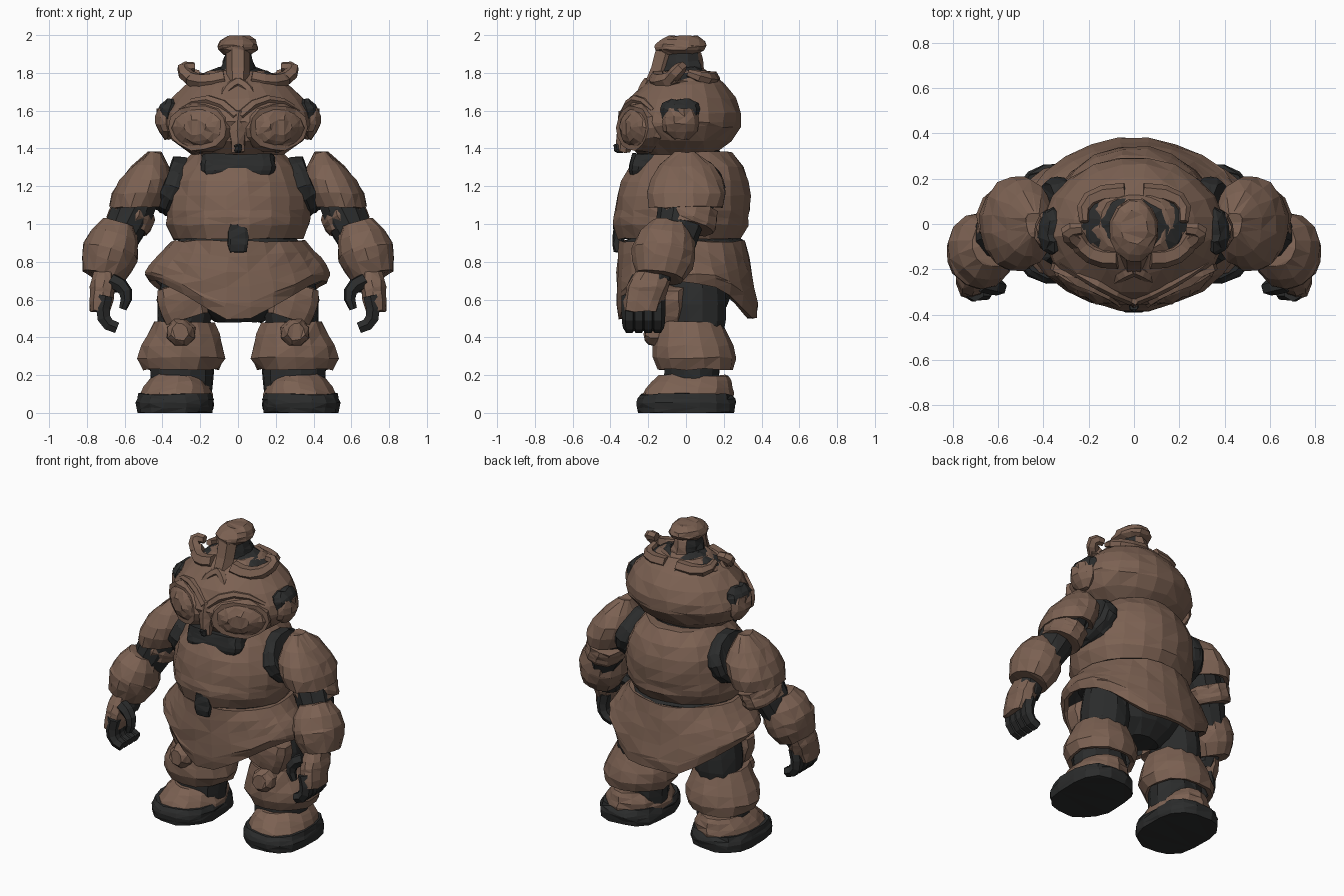
import bpy, bmesh, math, random
from mathutils import Vector

random.seed(4)
if "Cube" in bpy.data.objects:
    bpy.data.objects.remove(bpy.data.objects["Cube"])


def material(name, red, green, blue):
    mat = bpy.data.materials.new(name)
    mat.use_nodes = True
    mat.diffuse_color = (red, green, blue, 1)
    mat.node_tree.nodes["Principled BSDF"].inputs["Base Color"].default_value = mat.diffuse_color
    return mat


BROWN = material("clay brown", .2, .12, .085)
DARK = material("charcoal", .024, .025, .025)


def finish(name, mesh, materials, mirror, hollow=False):
    for mat in materials:
        mesh.materials.append(mat)
    part = bpy.data.objects.new(name, mesh)
    bpy.context.collection.objects.link(part)
    if hollow:
        lining = part.modifiers.new("Lining", "SOLIDIFY")
        lining.thickness = .03
        lining.material_offset = 1
    if mirror:
        part.modifiers.new("Mirror", "MIRROR").use_mirror_merge = False


def shell(name, low, high, wide, deep, belly=.5, foot=.8, crown=.8, curve=2, square=2,
          ease=1, sides=14, steps=4, color=BROWN, mirror=False, lean=False, hollow=False,
          hem=None, dark=None):
    """Faceted barrel from low to high, full size at the belly, shrinking to foot and crown.

    ease softens the shrinking in depth, lean turns the rings across the axis, hollow opens
    the foot, hem sets the lower edge, dark picks the charcoal faces."""
    low, high = Vector(low), Vector(high)
    across, back = Vector((1, 0, 0)), Vector((0, 1, 0))
    if lean:
        axis = (high - low).normalized()
        across = back.cross(axis).normalized()
        back = axis.cross(across)
    bm = bmesh.new()
    rings = []
    for t in sorted({i / steps for i in range(steps + 1)} | {belly}):
        if t < belly:
            size = 1 - (1 - foot) * ((belly - t) / belly) ** curve
        else:
            size = 1 - (1 - crown) * ((t - belly) / (1 - belly)) ** curve
        ring = []
        for k in range(sides):
            angle = math.tau * (k + .5) / sides
            c, s = math.cos(angle), math.sin(angle)
            x = math.copysign(abs(c) ** (2 / square), c) * wide * size
            y = math.copysign(abs(s) ** (2 / square), s) * deep * size ** ease
            point = low.lerp(high, t) + across * x + back * y
            if hem:
                point.z = hem(point) * (1 - t) + high.z * t
            point += Vector([random.uniform(-.006, .006) for _ in "xyz"])
            point.z = max(point.z, 0)
            ring.append(bm.verts.new(point))
        rings.append(ring)
    for a, b in zip(rings, rings[1:]):
        for k in range(sides):
            bm.faces.new((a[k - 1], a[k], b[k], b[k - 1]))
    bm.faces.new(rings[-1])
    if not hollow:
        bm.faces.new(rings[0][::-1])
    bmesh.ops.triangulate(bm, faces=bm.faces)
    bm.normal_update()
    if dark:
        for face in bm.faces:
            face.material_index = int(dark(face.normal, face.calc_center_median()))
    mesh = bpy.data.meshes.new(name)
    bm.to_mesh(mesh)
    bm.free()
    finish(name, mesh, [color, DARK], mirror, hollow)


def horn(name, start, bend, end, thick, tip=.5, color=BROWN, mirror=False):
    """Tapered tube bent once between two ends."""
    start, bend, end = Vector(start), Vector(bend), Vector(end)
    curve = bpy.data.curves.new(name, "CURVE")
    curve.dimensions = "3D"
    curve.bevel_depth, curve.bevel_resolution, curve.use_fill_caps = thick, 1, True
    spline = curve.splines.new("POLY")
    steps = 4
    spline.points.add(steps)
    for i, point in enumerate(spline.points):
        t = i / steps
        point.co = (*start.lerp(bend, t).lerp(bend.lerp(end, t), t), 1)
        point.radius = 1 - (1 - tip) * t * t
    helper = bpy.data.objects.new(name, curve)
    mesh = bpy.data.meshes.new_from_object(helper)
    bpy.data.objects.remove(helper)
    mesh.materials.clear()
    mesh.shade_flat()
    finish(name, mesh, [color], mirror)


def skirt_hem(point):
    """Point at the front, broad tail at the back, raised over the hips."""
    if point.y < 0:
        rise = (abs(point.x) - .07) / .36
    else:
        rise = (abs(point.x) - .2) / .28
    return .5 + .2 * min(1, max(0, rise))


# Head and face
shell("head", low=(0, -.05, 1.37), high=(0, 0, 1.81), wide=.4, deep=.325,
      belly=.38, foot=.62, crown=.4, sides=20, steps=6)
shell("goggle_rim", low=(.15, -.16, 1.51), high=(.215, -.285, 1.51), wide=.13, deep=.19,
      foot=.95, crown=.92, lean=True, mirror=True)
shell("goggle_lens", low=(.2, -.26, 1.51), high=(.23, -.32, 1.51), wide=.11, deep=.165,
      belly=0, crown=.4, lean=True, mirror=True)
shell("nose", low=(0, -.33, 1.38), high=(0, -.32, 1.6), wide=.045, deep=.04, sides=6)
shell("mouth", low=(0, -.35, 1.38), high=(0, -.36, 1.42), wide=.02, deep=.03,
      sides=6, color=DARK)
horn("brow", start=(.01, -.33, 1.57), bend=(.15, -.28, 1.73), end=(.32, -.17, 1.6),
     thick=.03, mirror=True)
shell("ear_cover", low=(.37, -.03, 1.45), high=(.39, -.03, 1.61), wide=.055, deep=.1,
      foot=.4, crown=.7, sides=10, mirror=True)
shell("ear_cup", low=(.37, -.03, 1.56), high=(.35, -.03, 1.66), wide=.065, deep=.105,
      foot=.9, crown=.5, sides=10, color=DARK, mirror=True)

# Topknot with curled locks and a crest running down the forehead
shell("topknot_base", low=(0, 0, 1.73), high=(0, 0, 1.83), wide=.25, deep=.18,
      belly=.25, foot=.95, crown=.4, curve=1.5, sides=16,
      dark=lambda normal, middle: middle.z > 1.77 and abs(middle.x) > .05 and middle.y > -.12)
shell("topknot_stem", low=(0, -.02, 1.8), high=(0, -.02, 1.93), wide=.1, deep=.13,
      belly=0, crown=.65, curve=1, sides=10,
      dark=lambda normal, middle: abs(normal.x) > .6 and middle.y > -.1)
shell("topknot_cap", low=(0, -.04, 1.9), high=(0, -.01, 1.995), wide=.11, deep=.14,
      belly=.4, foot=.7, crown=.55, sides=12)
horn("lock_root", start=(.07, -.15, 1.77), bend=(.21, -.16, 1.73), end=(.26, -.05, 1.78),
     thick=.048, tip=.8, mirror=True)
horn("lock_curl", start=(.25, -.08, 1.77), bend=(.34, -.02, 1.84), end=(.23, -.02, 1.83),
     thick=.038, tip=.7, mirror=True)
horn("back_lock", start=(.04, .14, 1.77), bend=(.26, .14, 1.75), end=(.22, .01, 1.8),
     thick=.042, mirror=True)
horn("front_crest", start=(0, -.1, 1.93), bend=(0, -.15, 1.67), end=(0, -.34, 1.56),
     thick=.065, tip=.35)
horn("crest_fork", start=(0, -.2, 1.75), bend=(.07, -.23, 1.72), end=(.09, -.26, 1.65),
     thick=.03, mirror=True)

# Neck and trunk
shell("neck", low=(0, 0, 1.25), high=(0, 0, 1.43), wide=.23, deep=.19, color=DARK)
shell("collar", low=(0, -.21, 1.25), high=(0, -.19, 1.37), wide=.2, deep=.1,
      foot=.9, crown=.95, square=4, color=DARK)
shell("torso", low=(0, -.035, .92), high=(0, .01, 1.38), wide=.385, deep=.36,
      belly=.25, foot=.9, crown=.62, curve=3, ease=.9, sides=20, steps=6,
      dark=lambda normal, middle: normal.z < -.8)
shell("armhole", low=(.28, .01, 1.18), high=(.39, .01, 1.22), wide=.165, deep=.195,
      foot=.9, crown=.9, lean=True, mirror=True, color=DARK)
shell("belt", low=(0, -.01, .87), high=(0, -.01, .94), wide=.33, deep=.32, sides=18, color=DARK)
shell("buckle", low=(0, -.36, .85), high=(0, -.36, 1), wide=.055, deep=.03,
      square=5, sides=8, color=DARK)
shell("skirt", low=(0, .01, .6), high=(0, -.02, .91), wide=.495, deep=.375,
      belly=.15, foot=.95, crown=.72, curve=1.4, ease=.35, sides=24, steps=5,
      hollow=True, hem=skirt_hem)
shell("pelvis", low=(0, .06, .48), high=(0, .04, .8), wide=.31, deep=.2,
      belly=.6, foot=.4, crown=.9, color=DARK)

# Legs
shell("thigh", low=(.29, .05, .4), high=(.26, .05, .75), wide=.15, deep=.165,
      foot=.9, crown=.9, sides=12, mirror=True, color=DARK)
shell("thigh_plate", low=(.27, -.08, .5), high=(.32, -.08, .68), wide=.13, deep=.09,
      foot=.9, crown=.9, square=3, sides=10, lean=True, mirror=True)
shell("shin_guard", low=(.305, .05, .23), high=(.285, .02, .48), wide=.235, deep=.22,
      belly=.25, foot=.88, crown=.68, curve=1.5, ease=.7, hollow=True, mirror=True)
shell("knee_pad", low=(.3, -.1, .42), high=(.31, -.215, .43), wide=.08, deep=.08,
      belly=.4, crown=.6, sides=8, lean=True, mirror=True)
shell("ankle", low=(.3, .03, .08), high=(.29, .03, .4), wide=.17, deep=.15,
      foot=.95, sides=12, mirror=True, color=DARK)
shell("boot", low=(.33, 0, .07), high=(.32, .04, .2), wide=.2, deep=.245,
      belly=0, crown=.66, ease=.7, mirror=True)
shell("sole", low=(.335, 0, 0), high=(.335, 0, .1), wide=.21, deep=.265,
      foot=.97, crown=.92, square=2.5, sides=16, mirror=True, color=DARK)

# Arms
shell("shoulder_pad", low=(.54, 0, 1.09), high=(.44, 0, 1.38), wide=.155, deep=.215,
      belly=.25, foot=.92, crown=.25, sides=16, hollow=True, mirror=True)
shell("upper_arm", low=(.64, -.06, .88), high=(.48, .02, 1.25), wide=.115, deep=.13,
      sides=10, lean=True, mirror=True, color=DARK)
shell("arm_band", low=(.585, 0, .98), high=(.55, .02, 1.08), wide=.125, deep=.16,
      foot=.92, crown=.95, sides=12, lean=True, mirror=True)
shell("forearm", low=(.715, -.14, .72), high=(.63, -.09, 1), wide=.152, deep=.17,
      belly=.45, foot=.75, crown=.6, lean=True, mirror=True)
shell("wrist", low=(.69, -.18, .64), high=(.7, -.15, .78), wide=.08, deep=.09,
      sides=10, mirror=True, color=DARK)
shell("hand_plate", low=(.73, -.24, .54), high=(.705, -.18, .75), wide=.07, deep=.11,
      belly=.6, foot=.8, square=2.6, sides=10, mirror=True)
for finger in ("first", "second", "third", "fourth"):
    y = -.3 + .05 * ("first", "second", "third", "fourth").index(finger)
    horn(finger + "_finger", start=(.7, y, .62), bend=(.75, y, .47), end=(.64, y, .45),
         thick=.042, tip=.8, color=DARK, mirror=True)
horn("thumb", start=(.67, -.26, .7), bend=(.55, -.29, .66), end=(.61, -.28, .55),
     thick=.042, color=DARK, mirror=True)
